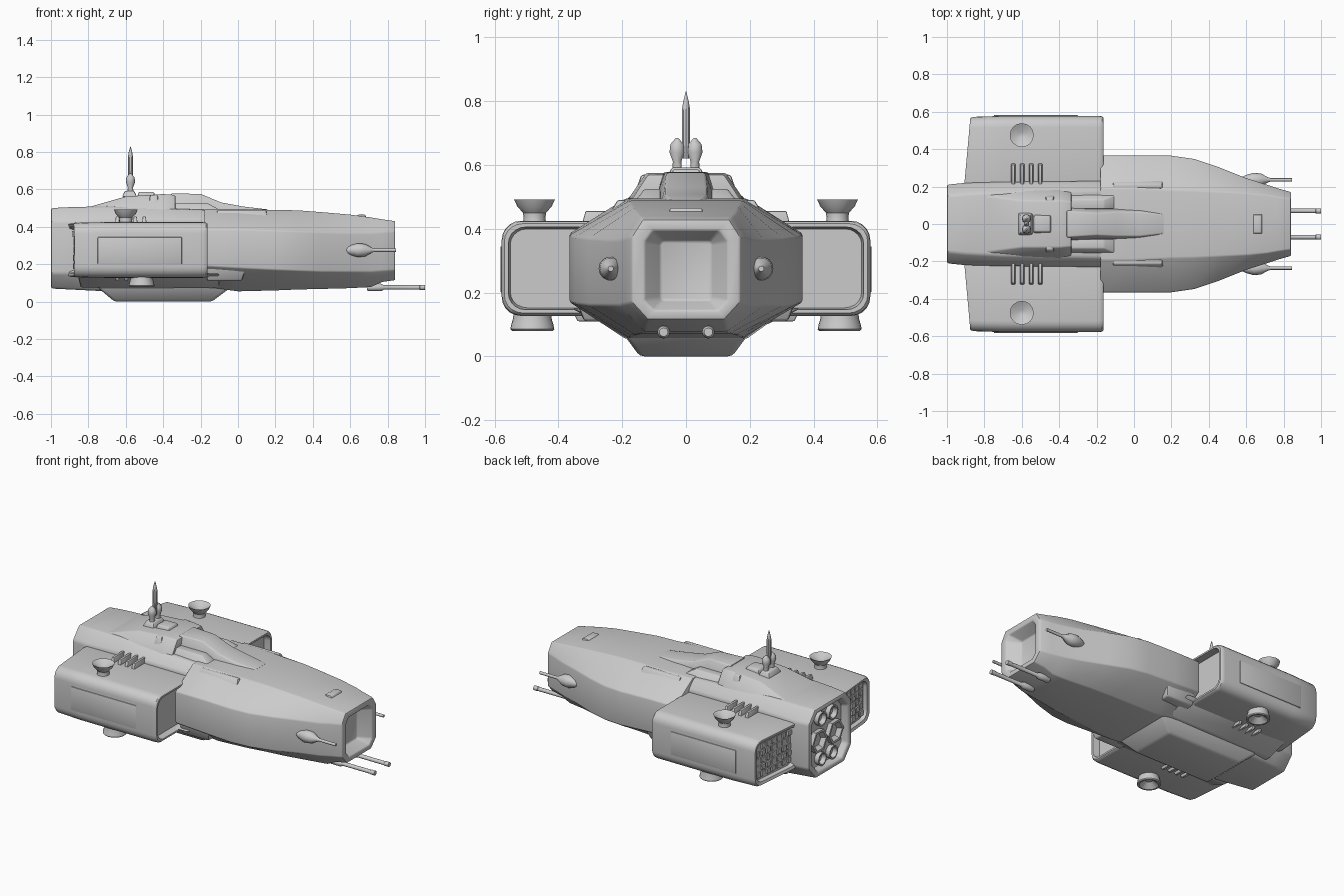
import bpy, bmesh, math, random
from math import sin, cos, pi

if "Cube" in bpy.data.objects:
    bpy.data.objects.remove(bpy.data.objects["Cube"])
random.seed(4)


def finish(name, bm, bevel=0.0, mirror=False, seg=2):
    """Clean, bevel the hard edges, smooth by angle, optionally mirror over y = 0."""
    bmesh.ops.recalc_face_normals(bm, faces=bm.faces)
    if bevel:
        hard = [e for e in bm.edges if len(e.link_faces) == 2 and e.calc_face_angle() > 0.4]
        bmesh.ops.bevel(bm, geom=hard, offset=bevel, segments=seg, profile=0.5,
                        affect='EDGES', clamp_overlap=True)
    me = bpy.data.meshes.new(name)
    bm.to_mesh(me)
    bm.free()
    ob = bpy.data.objects.new(name, me)
    bpy.context.collection.objects.link(ob)
    for o in bpy.context.selected_objects:
        o.select_set(False)
    ob.select_set(True)
    bpy.context.view_layer.objects.active = ob
    bpy.ops.object.shade_smooth_by_angle(angle=math.radians(35))
    if mirror:
        ob.modifiers.new("mirror", 'MIRROR').use_axis = (False, True, False)
        ob.modifiers["mirror"].use_mirror_merge = False
    return ob


def loft(name, rings, **kw):
    """Skin a list of equal-length rings and cap both ends."""
    bm = bmesh.new()
    vs = [[bm.verts.new(p) for p in r] for r in rings]
    n = len(rings[0])
    for a, b in zip(vs, vs[1:]):
        for i in range(n):
            j = (i + 1) % n
            bm.faces.new((a[i], a[j], b[j], b[i]))
    bm.faces.new(vs[0])
    bm.faces.new(vs[-1])
    return finish(name, bm, **kw)


def frustum(name, z0, lo, z1, hi, **kw):
    """Tapered block from rectangle lo (x0, x1, y0, y1) at z0 to hi at z1."""
    def rect(r, z):
        return [(r[0], r[2], z), (r[1], r[2], z), (r[1], r[3], z), (r[0], r[3], z)]
    return loft(name, [rect(lo, z0), rect(hi, z1)], **kw)


def lathe(name, axis, a, b, prof, n=20, **kw):
    """Round part along axis x (a, b = y, z) or z (a, b = x, y); prof = (position, radius)."""
    rings = []
    for t, r in prof:
        c = [(a + r * cos(2 * pi * i / n), b + r * sin(2 * pi * i / n)) for i in range(n)]
        rings.append([(t, u, v) if axis == 'x' else (u, v, t) for u, v in c])
    return loft(name, rings, **kw)


def octo(x, yt, zt, yw, zh, zl, yb, zb):
    """Eight-sided hull section."""
    h = [(yt, zt), (yw, zh), (yw, zl), (yb, zb)]
    return [(x, y, z) for y, z in h] + [(x, -y, z) for y, z in reversed(h)]


def inset(ring, x, sy, sz, cy, cz):
    return [(x, cy + (p[1] - cy) * sy, cz + (p[2] - cz) * sz) for p in ring]


# forward hull with a square tunnel recessed into the nose
fore = [octo(-.18, .19, .495, .365, .385, .19, .20, .08),
        octo(.00, .19, .495, .365, .385, .18, .19, .055),
        octo(.20, .18, .49, .365, .38, .17, .18, .06),
        octo(.32, .178, .488, .348, .375, .165, .17, .065),
        octo(.45, .172, .478, .305, .37, .16, .16, .068),
        octo(.60, .165, .465, .245, .365, .16, .14, .072),
        octo(.71, .155, .45, .21, .365, .16, .13, .078),
        octo(.77, .145, .44, .19, .37, .165, .125, .105),
        octo(.84, .135, .43, .17, .375, .17, .12, .115),
        octo(.84, .105, .395, .13, .36, .175, .10, .145),
        octo(.765, .072, .362, .08, .354, .182, .072, .174)]
loft("forward_hull", fore, bevel=.01)

# stern hull with recessed engine bay
aft = [octo(-1, .15, .50, .21, .43, .15, .14, .07),
       octo(-.90, .16, .505, .22, .43, .15, .15, .065),
       octo(-.70, .17, .51, .225, .44, .14, .17, .055),
       octo(-.15, .18, .49, .23, .44, .14, .18, .055)]
loft("stern_hull", [inset(aft[0], -.955, .80, .82, 0, .285),
                    inset(aft[0], -1, .85, .86, 0, .285)] + aft, bevel=.012)

# engine nozzles
for y, z, r in [(.08, .275, .075), (.055, .405, .045), (.055, .155, .042)]:
    lathe("engine_nozzle", 'x', y, z, [(-.94, r * .9), (-.985, r), (-.985, r * .8), (-.96, r * .55)],
          n=6 if r > .05 else 12, mirror=True)


# side nacelles, open at the front, slanted recessed stern
def nacelle_ring(x, sy=1.0, sz=1.0, slant=0.0):
    cy, cz, hw, hh, r = .37, .276, .208, .149, .06
    pts = []
    for k, (u, v) in enumerate([(1, 1), (-1, 1), (-1, -1), (1, -1)]):
        for i in range(6):
            t = pi / 2 * (k + i / 5)
            y = cy + (u * (hw - r) + r * cos(t)) * sy
            z = cz + (v * (hh - r) + r * sin(t)) * sz
            pts.append((x - slant * (.58 - y), y, z))
    return pts


loft("side_nacelle", [nacelle_ring(-.845, .82, .78, .09), nacelle_ring(-.868, .85, .82, .09),
                      nacelle_ring(-.874, .94, .93, .09), nacelle_ring(-.86, .975, .975, .09),
                      nacelle_ring(-.70), nacelle_ring(-.19), nacelle_ring(-.172, .99, .985),
                      nacelle_ring(-.164, .96, .94), nacelle_ring(-.164, .90, .87),
                      nacelle_ring(-.205, .87, .83)], mirror=True)
frustum("nacelle_side_panel", .20, (-.75, -.30, .56, .582), .345, (-.75, -.30, .56, .582),
        bevel=.004, mirror=True)

# machinery in the nacelle stern recess
bm = bmesh.new()
for i in range(7):
    for j in range(5):
        y, z = .235 + i * .046, .19 + j * .043
        d = random.uniform(.006, .014)
        x = -.842 - .09 * (.58 - y)
        geo = bmesh.ops.create_cube(bm, size=1)
        for v in geo['verts']:
            v.co = (x + v.co.x * d * 2, y + v.co.y * random.choice((.028, .036)), z + v.co.z * .03)
finish("stern_machinery", bm, mirror=True)

# belly plate, keel and lower corner blocks
frustum("belly_plate", .075, (-.84, -.10, -.20, .20), .15, (-.86, -.10, -.36, .36), bevel=.01)
frustum("keel", 0, (-.66, -.14, -.145, .145), .075, (-.75, -.04, -.20, .20), bevel=.014)
frustum("lower_corner_block", .11, (-.165, .02, .22, .32), .20, (-.165, .05, .20, .355),
        bevel=.01, mirror=True)


# dorsal superstructure and canopy
def trap(x, yb, zb, yt, zt):
    return [(x, yb, zb), (x, yt, zt), (x, -yt, zt), (x, -yb, zb)]


loft("superstructure", [trap(-.80, .17, .49, .15, .505), trap(-.60, .19, .48, .125, .562),
                        trap(-.40, .19, .48, .125, .575), trap(-.335, .18, .48, .12, .57)], bevel=.01)
loft("canopy", [trap(-.36, .10, .48, .07, .578), trap(-.20, .095, .48, .06, .576),
                trap(-.09, .085, .48, .065, .53), trap(.03, .08, .48, .065, .508),
                trap(.16, .06, .48, .05, .493)], bevel=.008)
frustum("canopy_shoulder", .48, (-.35, -.08, .08, .165), .525, (-.35, -.16, .08, .13),
        bevel=.006, mirror=True)
frustum("dorsal_pod", .50, (-.48, -.42, .10, .165), .57, (-.47, -.43, .10, .14),
        bevel=.008, mirror=True)
frustum("dorsal_hatch", .56, (-.54, -.44, -.05, .05), .587, (-.53, -.45, -.04, .04), bevel=.006)

# deck panels and nose hatch
frustum("deck_panel", .43, (-.12, .16, .19, .25), .49, (-.11, .15, .19, .215),
        bevel=.006, mirror=True)
frustum("nose_hatch", .44, (.63, .69, -.055, .055), .465, (.64, .68, -.05, .05), bevel=.005)

# mast with side lobes
frustum("mast_base", .56, (-.62, -.54, -.06, .06), .592, (-.605, -.555, -.045, .045), bevel=.006)
lathe("mast", 'z', -.575, 0, [(.62, .010), (.66, .012), (.70, .014), (.77, .014), (.80, .009),
                              (.83, .001)], n=10)
lathe("mast_lobe", 'z', -.575, .028, [(.585, .016), (.61, .014), (.64, .025), (.665, .022), (.685, .004)],
      n=10, mirror=True)

# dishes above and pods below the nacelles
lathe("upper_dish", 'z', -.60, .475, [(.41, .04), (.43, .034), (.45, .036), (.47, .054), (.492, .064),
                                      (.488, .055), (.465, .015)], n=16, mirror=True)
lathe("lower_pod", 'z', -.515, .482, [(.16, .058), (.12, .06), (.10, .066), (.085, .069), (.08, .064),
                                      (.08, .055), (.11, .02)], n=24, mirror=True)

# cooling slats on both nacelle faces
for i in range(4):
    x = -.645 + i * .048
    frustum("upper_slat", .40, (x - .014, x + .014, .21, .33), .456, (x - .008, x + .008, .21, .315),
            bevel=.004, mirror=True)
    frustum("lower_slat", .11, (x - .008, x + .008, .24, .34), .15, (x - .014, x + .014, .24, .36),
            bevel=.004, mirror=True)

# side guns and chin guns
lathe("side_gun", 'x', .236, .275, [(.56, .008), (.60, .026), (.64, .038), (.68, .034), (.715, .014),
                                    (.73, .009), (.845, .009)], n=14, mirror=True)
lathe("chin_gun", 'x', .07, .076, [(.69, .016), (.70, .02), (.765, .02), (.78, .012), (.97, .012),
                                   (.972, .014), (1, .014)], n=12, mirror=True)
